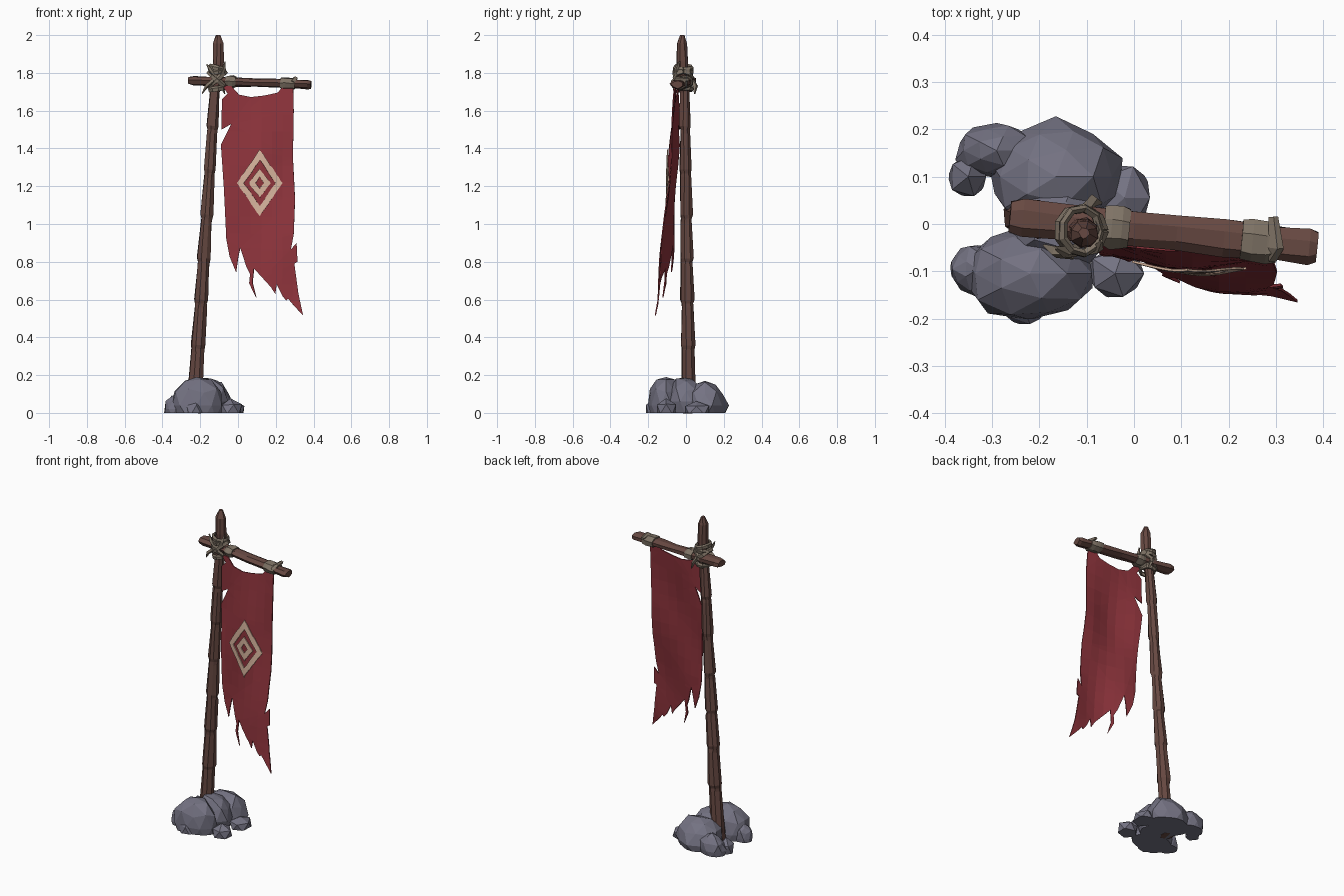
import bpy, bmesh, math, random
from mathutils import Vector

if "Cube" in bpy.data.objects:
    bpy.data.objects.remove(bpy.data.objects["Cube"])

random.seed(7)


def material(name, rgb):
    m = bpy.data.materials.new(name)
    m.diffuse_color = (*rgb, 1)
    m.use_nodes = True
    m.node_tree.nodes["Principled BSDF"].inputs["Base Color"].default_value = m.diffuse_color
    return m


WOOD = material("brown wood", (0.135, 0.066, 0.054))
STONE = material("grey stone", (0.175, 0.17, 0.225))
CLOTH = material("red cloth", (0.27, 0.034, 0.045))
ROPE = material("tan binding", (0.21, 0.17, 0.13))
PAINT = material("cream paint", (0.68, 0.46, 0.34))


def finish(name, bm, mat, thickness=0):
    if not thickness:
        bmesh.ops.recalc_face_normals(bm, faces=bm.faces)
    me = bpy.data.meshes.new(name)
    bm.to_mesh(me)
    bm.free()
    me.materials.append(mat)
    ob = bpy.data.objects.new(name, me)
    bpy.context.collection.objects.link(ob)
    if thickness:
        mod = ob.modifiers.new("thickness", "SOLIDIFY")
        mod.thickness = thickness
        mod.offset = 0
    return ob


def rnd(a):
    return random.uniform(-a, a)


def tube(name, pts, radii, mat, sides=7, jitter=0.0, flat=1.0, up=(0, 1, 0)):
    """Faceted tube along a path; 'flat' stretches the section along 'up'."""
    bm = bmesh.new()
    pts = [Vector(p) for p in pts]
    up = Vector(up)
    rings = []
    for i, p in enumerate(pts):
        t = (pts[min(i + 1, len(pts) - 1)] - pts[max(i - 1, 0)]).normalized()
        a = t.cross(up).normalized()
        b = a.cross(t).normalized()
        ring = []
        for k in range(sides):
            w = math.tau * k / sides + 0.3
            v = p + a * math.cos(w) * radii[i] + b * math.sin(w) * radii[i] * flat
            ring.append(bm.verts.new(v + (a * rnd(1) + b * rnd(1)) * jitter))
        rings.append(ring)
    for r0, r1 in zip(rings, rings[1:]):
        for k in range(sides):
            j = (k + 1) % sides
            bm.faces.new((r0[k], r0[j], r1[j], r1[k]))
    bm.faces.new(rings[0])
    bm.faces.new(rings[-1])
    return finish(name, bm, mat)


# ---- Leaning pole with notched growth rings and a pointed tip
def pole_centre(z):
    return (-0.235 + 0.066 * z, 0.016 - 0.014 * z, z)


path, radii = [], []
joints = [0.0, 0.34, 0.58, 0.8, 1.03, 1.27, 1.5]
for z0, z1 in zip(joints, joints[1:] + [1.72]):
    r = 0.039 - 0.007 * z0
    for z, f in ((z0, 0.95), (z0 + 0.02, 1.1), (z1 - 0.02, 0.93)):
        path.append(pole_centre(z))
        radii.append(r * f)
path += [(-0.11, -0.016, 1.77), (-0.106, -0.019, 1.86), (-0.105, -0.02, 1.955), (-0.105, -0.02, 2.0)]
radii += [0.029, 0.031, 0.029, 0.011]
tube("pole", path, radii, WOOD, 8, 0.003)


# ---- Crossbar, broad front to back
def bar_centre(x):
    return Vector((x, -0.009 - 0.1 * x, 1.752 - 0.034 * x))


xs = [-0.262, -0.235, -0.13, 0.0, 0.09, 0.19, 0.3, 0.37, 0.387]
tube("crossbar", [bar_centre(x) for x in xs],
     [0.021, 0.026, 0.025, 0.025, 0.023, 0.025, 0.023, 0.025, 0.02], WOOD, 7, 0.003, 1.6)

# ---- Cloth sleeves tied round the crossbar
for name, x, w in (("left_sleeve", -0.037, 0.027), ("right_sleeve", 0.265, 0.038)):
    tube(name, [bar_centre(x + d * w) for d in (-1, -0.4, 0.4, 1)],
         [0.031, 0.034, 0.034, 0.03], ROPE, 7, 0.003, 1.42)
tube("right_sleeve_knot", [(0.29, -0.075, 1.75), (0.3, -0.05, 1.768), (0.295, 0.015, 1.765)],
     [0.01, 0.015, 0.009], ROPE, 5, 0.003, up=(0, 0, 1))

# ---- Lashing where pole and bar cross: tilted loops and loose ends
for i, (deg, z, r) in enumerate(((42, 1.765, 0.062), (-42, 1.765, 0.062), (12, 1.805, 0.042),
                                 (-14, 1.825, 0.041), (8, 1.715, 0.04))):
    c, s = math.cos(math.radians(deg)), math.sin(math.radians(deg))
    loop = []
    for k in range(10):
        w = math.tau * k / 9
        loop.append((-0.112 + r * c * math.cos(w), -0.014 + 0.048 * math.sin(w), z + r * s * math.cos(w)))
    tube(f"lashing_loop_{i + 1}", loop, [0.009] * 10, ROPE, 5, 0.0015, 1.7, (-s, 0, c))
ends = [((-0.13, -0.06, 1.76), (-0.165, -0.06, 1.73), (-0.19, -0.045, 1.69)),
        ((-0.12, -0.055, 1.78), (-0.145, -0.06, 1.81), (-0.165, -0.05, 1.845)),
        ((-0.09, -0.05, 1.79), (-0.075, -0.05, 1.82), (-0.068, -0.035, 1.86)),
        ((-0.1, 0.03, 1.76), (-0.085, 0.05, 1.73), (-0.07, 0.045, 1.69))]
for i, e in enumerate(ends):
    tube(f"loose_end_{i + 1}", e, [0.012, 0.01, 0.003], ROPE, 4, 0.001, 1.3)


# ---- Hanging cloth: flat outline, sliced into facets, then draped
def drape(x, z):
    t = (1.72 - z) / 1.2
    fold = 0.011 * math.sin(17 * x + 2.2 * z) + 0.007 * math.sin(9 * z - 13 * x)
    return -0.045 - 0.06 * x - t * (0.06 + 0.13 * x) + fold * min(1, 0.4 + 2 * max(t, 0))


def sheet(name, polys, mat, step_x, step_z, lift, thickness, ragged=0.0):
    bm = bmesh.new()
    for poly in polys:
        bm.faces.new([bm.verts.new((x, 0, z)) for x, z in poly])
    bmesh.ops.remove_doubles(bm, verts=bm.verts, dist=0.0005)
    bmesh.ops.triangulate(bm, faces=bm.faces)
    for axis, lo, hi, step in (((1, 0, 0), -0.1, 0.35, step_x), ((0, 0, 1), 0.5, 1.75, step_z)):
        for k in range(1, int((hi - lo) / step) + 1):
            bmesh.ops.bisect_plane(bm, geom=bm.verts[:] + bm.edges[:] + bm.faces[:], dist=1e-5,
                                   plane_co=Vector(axis) * (lo + k * step), plane_no=axis)
    for v in bm.verts:
        v.co.x += rnd(ragged)
        v.co.z += rnd(ragged)
        v.co.y = drape(v.co.x, v.co.z) - lift
    for f in bm.faces:
        f.normal_update()
        if f.normal.y > 0:
            f.normal_flip()
    return finish(name, bm, mat, thickness)


outline = [(-0.085, 1.735), (-0.035, 1.73), (0.005, 1.685), (0.07, 1.672), (0.14, 1.68), (0.21, 1.695),
           (0.24, 1.73), (0.292, 1.73), (0.295, 1.6), (0.291, 1.35), (0.302, 1.13), (0.295, 0.945),
           (0.28, 0.865), (0.31, 0.9), (0.315, 0.8), (0.298, 0.79), (0.32, 0.63), (0.345, 0.515),
           (0.29, 0.575), (0.265, 0.605), (0.255, 0.595), (0.235, 0.62), (0.205, 0.68), (0.197, 0.63),
           (0.175, 0.665), (0.13, 0.715), (0.085, 0.765), (0.077, 0.69), (0.097, 0.61), (0.06, 0.685),
           (0.065, 0.735), (0.045, 0.775), (0.012, 0.875), (0.0, 0.815), (-0.01, 0.745), (-0.045, 0.83),
           (-0.062, 0.92), (-0.075, 1.2), (-0.09, 1.42), (-0.035, 1.53), (-0.087, 1.5), (-0.085, 1.66),
           (-0.055, 1.69)]
sheet("hanging_cloth", [outline], CLOTH, 0.056, 0.09, 0, 0.006)


# ---- Painted diamonds on the front of the cloth
def diamond_ring(w, h, iw, ih, cx=0.115, cz=1.217):
    d = ((1, 0), (0, 1), (-1, 0), (0, -1))
    polys = []
    for (ax, az), (bx, bz) in zip(d, d[1:] + d[:1]):
        polys.append([(cx + ax * w, cz + az * h), (cx + bx * w, cz + bz * h),
                      (cx + bx * iw, cz + bz * ih), (cx + ax * iw, cz + az * ih)])
    return polys


sheet("outer_diamond", diamond_ring(0.12, 0.178, 0.083, 0.122), PAINT, 0.028, 0.03, 0.008, 0.005, 0.002)
sheet("inner_diamond", diamond_ring(0.058, 0.076, 0.022, 0.03), PAINT, 0.028, 0.03, 0.008, 0.005, 0.002)

# ---- Pile of rocks, open on the left where the pole stands
rocks = [((-0.165, 0.10, 0.04), (0.14, 0.118, 0.135), 2),
         ((-0.22, -0.105, 0.04), (0.145, 0.1, 0.155), 2),
         ((-0.16, 0.0, 0.06), (0.11, 0.1, 0.135), 2),
         ((-0.29, 0.155, 0.03), (0.085, 0.06, 0.09), 2),
         ((-0.35, 0.1, 0.02), (0.045, 0.05, 0.07), 1),
         ((-0.33, -0.095, 0.02), (0.062, 0.055, 0.08), 2),
         ((-0.02, 0.055, 0.015), (0.062, 0.075, 0.05), 1),
         ((-0.04, -0.105, 0.02), (0.065, 0.06, 0.055), 1),
         ((-0.235, -0.17, 0.015), (0.055, 0.048, 0.06), 1)]
for i, (c, r, detail) in enumerate(rocks):
    bm = bmesh.new()
    bmesh.ops.create_icosphere(bm, subdivisions=detail, radius=1)
    for v in bm.verts:
        k = 1 + rnd(0.09)
        v.co = Vector([c[a] + v.co[a] * r[a] * k for a in range(3)])
        v.co.z = min(v.co.z, 0.203)
    cut = bmesh.ops.bisect_plane(bm, geom=bm.verts[:] + bm.edges[:] + bm.faces[:],
                                 plane_co=(0, 0, 0), plane_no=(0, 0, -1), clear_outer=True)
    bmesh.ops.holes_fill(bm, edges=[e for e in bm.edges if e.is_boundary], sides=0)
    finish(f"rock_{i + 1}", bm, STONE)
